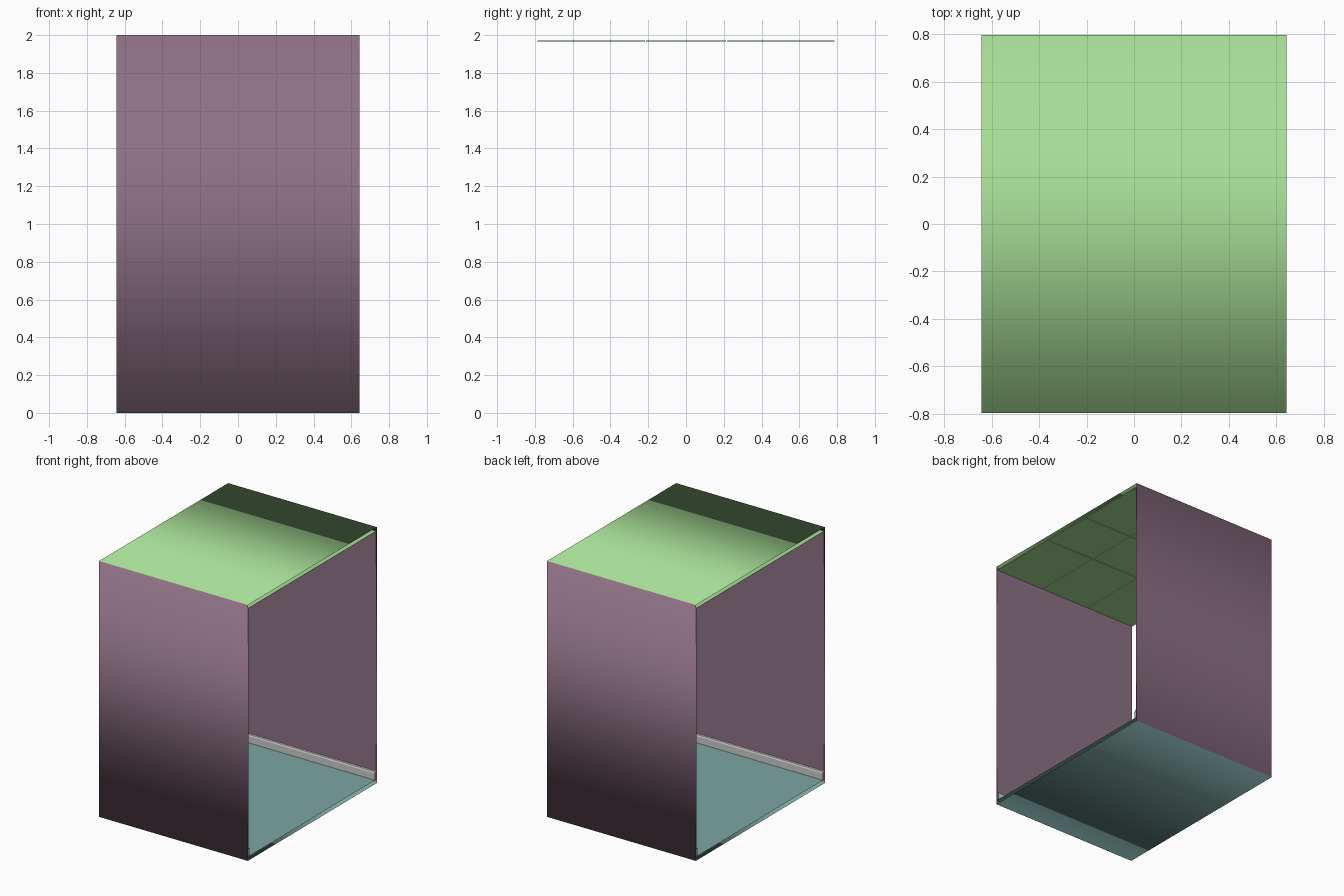
import bpy, bmesh

if "Cube" in bpy.data.objects:
    bpy.data.objects.remove(bpy.data.objects["Cube"])

W, D, H = 0.643, 0.797, 2.0      # half length (x), half depth (y), height
IN = 0.788                       # inner wall position
FLOOR_Z, CEIL_Z = 0.03, 1.972


def material(name, rgb):
    m = bpy.data.materials.new(name)
    m.diffuse_color = (*rgb, 1)
    m.use_nodes = True
    m.node_tree.nodes["Principled BSDF"].inputs["Base Color"].default_value = m.diffuse_color
    return m


WALL = material("wall_purple", (0.27, 0.165, 0.23))
GREEN = material("ceiling_green", (0.39, 0.73, 0.31))
TEAL = material("floor_teal", (0.20, 0.38, 0.36))


def add_object(name, bm, mats=()):
    mesh = bpy.data.meshes.new(name)
    bm.to_mesh(mesh)
    bm.free()
    ob = bpy.data.objects.new(name, mesh)
    bpy.context.collection.objects.link(ob)
    for m in mats:
        mesh.materials.append(m)
    return ob


def strip(name, profile, mats=(), closed=False, smooth=False):
    """Sweep a (y, z) profile along x as an uncapped sheet."""
    bm = bmesh.new()
    rows = [[bm.verts.new((x, y, z)) for x in (-W, W)] for y, z in profile]
    pairs = list(zip(rows, rows[1:]))
    if closed:
        pairs.append((rows[-1], rows[0]))
    for i, (a, b) in enumerate(pairs):
        f = bm.faces.new((a[0], b[0], b[1], a[1]))
        f.smooth = smooth
        f.material_index = i if len(mats) > 1 else 0
    return add_object(name, bm, mats)


# Outer skin: softly shaded tube, open at both x ends
strip("outer_shell", [(-D, 0), (D, 0), (D, H), (-D, H)],
      (TEAL, WALL, GREEN, WALL), closed=True, smooth=True)

# Inner floor
strip("floor", [(IN, FLOOR_Z), (-IN, FLOOR_Z)], (TEAL,))

# Inner walls and skirting boards, mirrored front/back
wall = [(IN, CEIL_Z), (IN, FLOOR_Z)]
skirt = [(IN, 0.097), (0.779, 0.093), (0.774, 0.083), (0.774, FLOOR_Z)]
for side, s in (("back", 1), ("front", -1)):
    for part, prof, mats in (("wall", wall, (WALL,)), ("skirting", skirt, ())):
        strip(f"{side}_{part}", [(s * y, z) for y, z in prof][::s], mats)

# Ceiling backing sheet
strip("ceiling", [(-IN, CEIL_Z), (IN, CEIL_Z)], (GREEN,))

# Ceiling tiles: 3 x 3 shallow panels with narrow grooves between them
T, GAP, DROP = W / 3, 0.003, 0.005
bm = bmesh.new()
for x0, x1 in ((-W, -T), (-T, T), (T, W)):
    for y0, y1 in ((-IN, -T), (-T, T), (T, IN)):
        xa, xb, ya, yb = x0 + GAP, x1 - GAP, y0 + GAP, y1 - GAP
        ring = [(xa, ya), (xa, yb), (xb, yb), (xb, ya)]
        low = [bm.verts.new((x, y, CEIL_Z - DROP)) for x, y in ring]
        top = [bm.verts.new((x, y, CEIL_Z)) for x, y in ring]
        bm.faces.new(low)
        for i in range(4):
            j = (i + 1) % 4
            bm.faces.new((low[j], low[i], top[i], top[j]))
add_object("ceiling_tiles", bm, (GREEN,))
